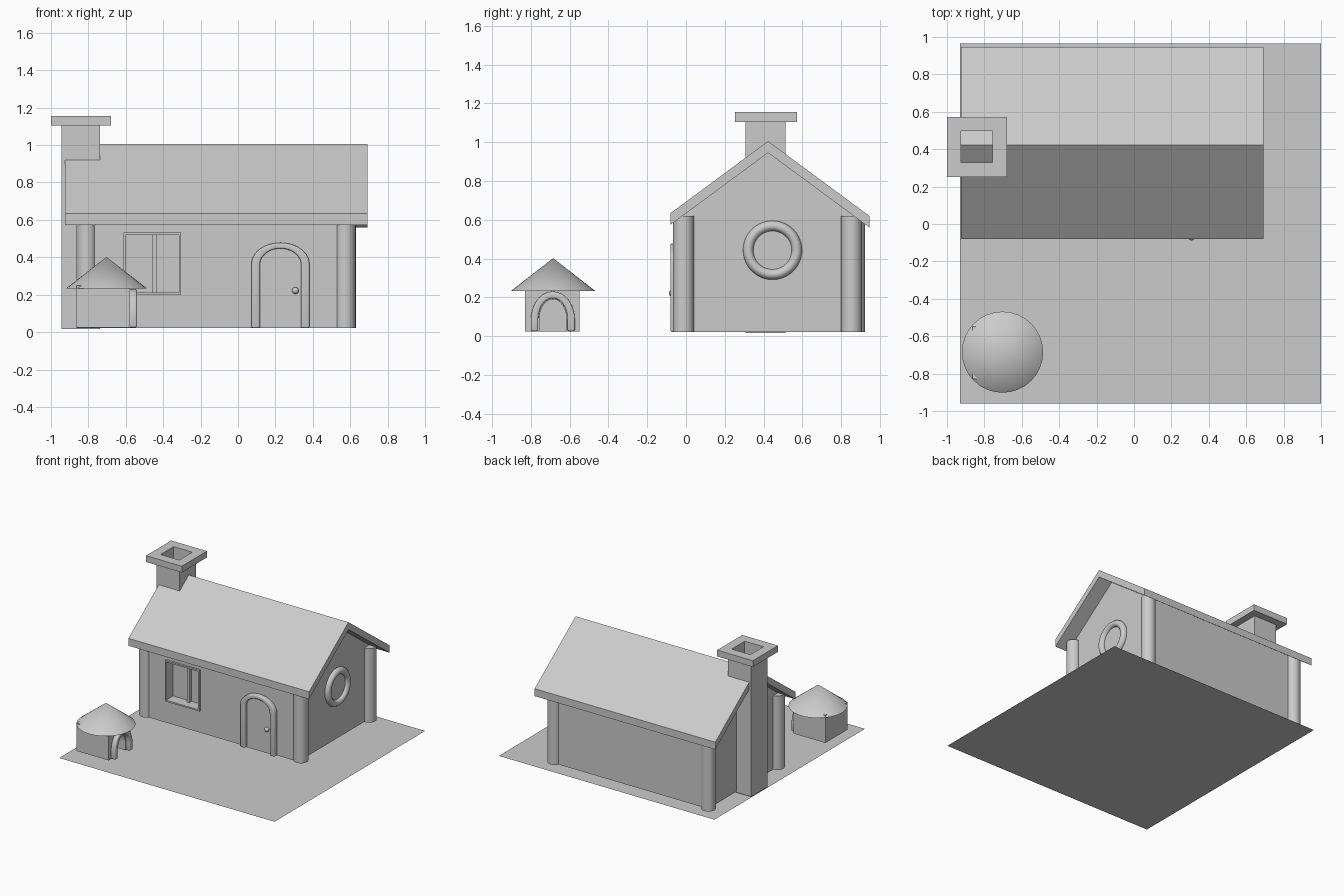
import bpy, bmesh, math
from mathutils import Matrix

if "Cube" in bpy.data.objects:
    bpy.data.objects.remove(bpy.data.objects["Cube"])

grey = bpy.data.materials.new("plain_grey")
grey.diffuse_color = (0.6, 0.6, 0.6, 1)
grey.use_nodes = True
grey.node_tree.nodes["Principled BSDF"].inputs["Base Color"].default_value = grey.diffuse_color


def finish(name, bm, smooth=False):
    bmesh.ops.recalc_face_normals(bm, faces=bm.faces)
    me = bpy.data.meshes.new(name)
    bm.to_mesh(me)
    bm.free()
    me.materials.append(grey)
    ob = bpy.data.objects.new(name, me)
    bpy.context.collection.objects.link(ob)
    if smooth:
        activate(ob)
        bpy.ops.object.shade_smooth_by_angle(angle=math.radians(40))
    return ob


def activate(ob):
    bpy.ops.object.select_all(action='DESELECT')
    ob.select_set(True)
    bpy.context.view_layer.objects.active = ob


def prism(name, pts, a, b, axis):
    """Extrude a 2D outline from a to b along x or y."""
    bm = bmesh.new()
    place = (lambda p, t: (t, p[0], p[1])) if axis == 'x' else (lambda p, t: (p[0], t, p[1]))
    lo = [bm.verts.new(place(p, a)) for p in pts]
    hi = [bm.verts.new(place(p, b)) for p in pts]
    bm.faces.new(lo)
    bm.faces.new(hi)
    n = len(pts)
    for i in range(n):
        j = (i + 1) % n
        bm.faces.new((lo[i], lo[j], hi[j], hi[i]))
    return finish(name, bm)


def box(name, x0, x1, y0, y1, z0, z1):
    return prism(name, [(x0, z0), (x1, z0), (x1, z1), (x0, z1)], y0, y1, 'y')


def cone(name, x, y, z0, z1, r0, r1, seg=32):
    bm = bmesh.new()
    bmesh.ops.create_cone(bm, cap_ends=True, segments=seg, radius1=r0, radius2=r1, depth=z1 - z0,
                          matrix=Matrix.Translation((x, y, (z0 + z1) / 2)))
    return finish(name, bm, True)


def cut(ob, cutter):
    mod = ob.modifiers.new("cut", 'BOOLEAN')
    mod.object = cutter
    mod.solver = 'EXACT'
    activate(ob)
    bpy.ops.object.modifier_apply(modifier=mod.name)
    bpy.data.objects.remove(cutter)


def bevel(ob, width, segments=3):
    mod = ob.modifiers.new("round_edges", 'BEVEL')
    mod.width = width
    mod.segments = segments
    activate(ob)
    bpy.ops.object.modifier_apply(modifier=mod.name)
    bpy.ops.object.shade_smooth_by_angle(angle=math.radians(40))


def arch(c, half, spring, top, base, n=20):
    """Arched outline from the left foot over the top to the right foot."""
    curve = [(c - half * math.cos(math.pi * i / n), spring + (top - spring) * math.sin(math.pi * i / n))
             for i in range(n + 1)]
    return [(c - half, base)] + curve + [(c + half, base)]


# Ground sheet
bm = bmesh.new()
bm.faces.new([bm.verts.new(p) for p in
              ((-0.93, -0.96, 0), (1, -0.96, 0), (1, 0.965, 0), (-0.93, 0.965, 0))])
finish("ground_sheet", bm)

# House walls with gables
RY, SLOPE, BASE = 0.423, 0.738, 0.022


def roof_z(y, drop=0.0):
    return 1.005 - drop - SLOPE * abs(y - RY)


Y0, Y1 = -0.045, 0.875
walls = prism("house_walls", [(Y0, BASE), (Y1, BASE), (Y1, roof_z(Y1, .05)), (RY, roof_z(RY, .05)),
                              (Y0, roof_z(Y0, .05))], -0.81, 0.571, 'x')
cut(walls, box("window_cutter", -0.602, -0.315, -0.2, 0.03, 0.212, 0.52))

# Roof slab
E0, E1 = -0.08, 0.946
prism("roof", [(E0, roof_z(E0)), (RY, roof_z(RY)), (E1, roof_z(E1)),
               (E1, roof_z(E1, .06)), (RY, roof_z(RY, .06)), (E0, roof_z(E0, .06))], -0.925, 0.693, 'x')

# Corner posts
for name, x, y in (("front_right_post", 0.573, -0.013), ("front_left_post", -0.81, -0.013),
                   ("back_right_post", 0.577, 0.853), ("back_left_post", -0.81, 0.869)):
    cone(name, x, y, BASE, 0.62, 0.054, 0.054)

# Hollow chimney and cap
for name, dims in (("chimney", (-0.943, -0.737, 0.307, 0.513, 0.016, 1.12)),
                   ("chimney_cap", (-1.0, -0.68, 0.252, 0.573, 1.105, 1.156))):
    flue = box(name, *dims)
    cut(flue, box("flue_cutter", -0.924, -0.757, 0.33, 0.497, -0.2, 1.4))

# Front window: thin casing, sashes and mullion
frame = box("window_casing", -0.613, -0.304, -0.06, 0.03, 0.2, 0.532)
cut(frame, box("casing_cutter", -0.602, -0.315, -0.2, 0.2, 0.212, 0.52))
box("window_mullion", -0.457, -0.436, 0.0, 0.035, 0.205, 0.525)

# Front door: rounded arch frame, leaf and knob
door_outer = arch(0.227, 0.155, 0.365, 0.478, BASE)
door_inner = arch(0.227, 0.11, 0.36, 0.447, BASE)
bevel(prism("door_frame", door_outer + door_inner[::-1], -0.08, -0.03, 'y'), 0.008)
prism("door_leaf", door_inner, -0.055, -0.03, 'y')
bm = bmesh.new()
bmesh.ops.create_uvsphere(bm, u_segments=16, v_segments=10, radius=0.018,
                          matrix=Matrix.Translation((0.307, -0.07, 0.222)))
finish("door_knob", bm, True)

# Round gable window: pane and ring swept around the x axis
bm = bmesh.new()
rings = []
for i in range(40):
    a = 2 * math.pi * i / 40
    ring = []
    for j in range(12):
        b = 2 * math.pi * j / 12
        r = 0.125 + 0.027 * math.cos(b)
        ring.append(bm.verts.new((0.575 + 0.03 * math.sin(b), 0.446 + r * math.cos(a), 0.443 + r * math.sin(a))))
    rings.append(ring)
for i in range(40):
    p, q = rings[i], rings[(i + 1) % 40]
    for j in range(12):
        k = (j + 1) % 12
        bm.faces.new((p[j], p[k], q[k], q[j]))
finish("round_window_ring", bm, True)
prism("round_window_pane", [(0.446 + 0.11 * math.cos(t * math.pi / 20), 0.443 + 0.11 * math.sin(t * math.pi / 20))
                            for t in range(40)], 0.565, 0.579, 'x')

# Small kennel: body, doorway, arch trim and conical roof
kennel = box("kennel_body", -0.864, -0.577, -0.83, -0.549, 0.025, 0.25)
kennel_in = arch(-0.686, 0.076, 0.085, 0.195, 0.025)
cut(kennel, prism("doorway_cutter", arch(-0.686, 0.07, 0.085, 0.19, 0.0), -0.70, -0.4, 'x'))
kennel_out = arch(-0.686, 0.113, 0.085, 0.23, 0.025)
bevel(prism("kennel_arch", kennel_out + kennel_in[::-1], -0.59, -0.54, 'x'), 0.009)
cone("kennel_roof", -0.703, -0.685, 0.233, 0.402, 0.217, 0.0)
